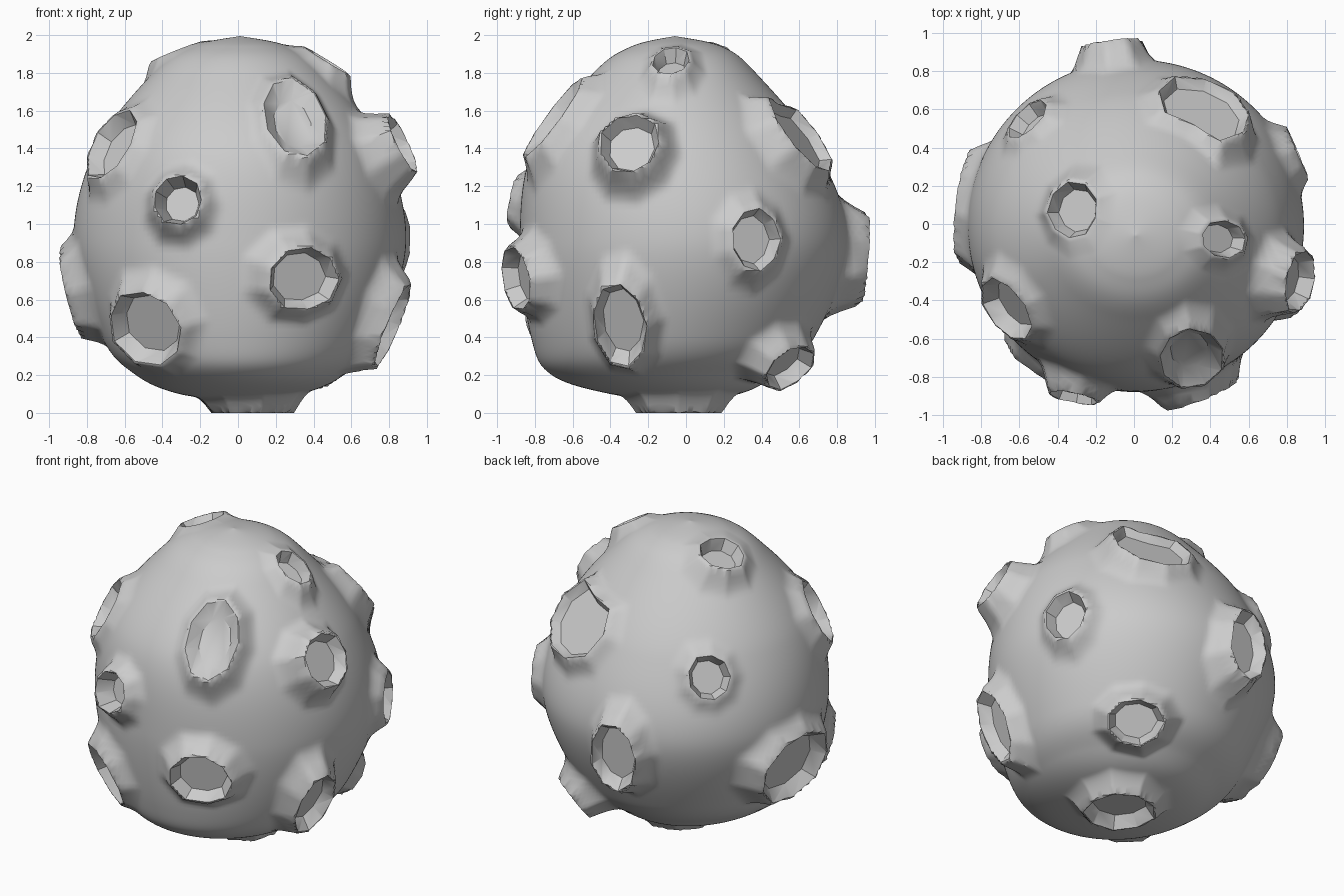
import bpy, bmesh, math, random
from mathutils import Vector

if "Cube" in bpy.data.objects:
    bpy.data.objects.remove(bpy.data.objects["Cube"])

random.seed(4)
SIDES = 9
STEP = 2 * math.pi / SIDES

# Body cross-sections: z, x half width, y centre, y half width
ROWS = [(.06, 0, -.04, 0), (.10, .32, -.06, .34), (.2, .55, -.12, .59), (.4, .73, -.07, .75),
        (.9, .88, -.01, .87), (1.4, .765, -.06, .75), (1.8, .46, -.06, .43),
        (1.94, .26, -.05, .24), (1.995, 0, -.06, 0)]

# Craters: rim centre, half width, half height
CRATERS = [
    (.30, -.70, 1.57, .17, .25), (-.32, -.91, 1.13, .13, .13), (.35, -.90, .71, .19, .17),
    (-.49, -.71, .45, .22, .21), (.82, -.35, .46, .14, .23), (.87, -.30, 1.43, .16, .17),
    (.86, .37, .92, .135, .165), (.47, -.08, 1.865, .095, .135), (-.32, .07, 1.915, .145, .135),
    (-.67, -.45, 1.42, .18, .20), (.37, .61, 1.48, .25, .25), (-.56, .55, 1.32, .13, .14),
    (-.12, .95, .82, .15, .23), (-.88, .10, .63, .29, .24), (.45, .55, .24, .17, .14),
    (.08, -.04, 0, .21, .21)]
SHALLOW, DEEP, NOTCHED = 0, 1, 10


# Each crater faces outward from the body; the lowest faces straight down
def frame(c):
    if c.z == 0:
        return Vector((1, 0, 0)), Vector((0, -1, 0)), Vector((0, 0, -1))
    x, y = c.x, c.y
    if abs(c.z - .8) > .2:  # turn towards the nearest main side
        if abs(x) < .62 * abs(y):
            x *= .6
        elif abs(y) < .62 * abs(x):
            y *= .6
    n = Vector((x, y, .8 * (c.z - .9))).normalized()
    u = Vector((0, 0, 1)).cross(n).normalized()
    return u, n.cross(u), n


def outline(notch):
    r = [random.uniform(.97, 1.07) for _ in range(SIDES)]
    r[2] *= notch
    return r


def edge_radius(r, ang):
    k, phi = divmod(ang % (2 * math.pi), STEP)
    a, b = r[int(k) % SIDES], r[(int(k) + 1) % SIDES]
    return a * b * math.sin(STEP) / (a * math.sin(phi) + b * math.sin(STEP - phi))


def catmull(p0, p1, p2, p3, t):
    return [.5 * (2 * b + (c - a) * t + (2 * a - 5 * b + 4 * c - d) * t * t
                  + (3 * b - a - 3 * c + d) * t ** 3) for a, b, c, d in zip(p0, p1, p2, p3)]


craters = []
for i, (x, y, z, a, b) in enumerate(CRATERS):
    c = Vector((x, y, z))
    ratio, depth = {SHALLOW: (.6, .06), DEEP: (.7, .12), NOTCHED: (.84, .05)}.get(i, (.76, .075))
    craters.append((c, frame(c), a, b, ratio, depth, outline(.7 if i == NOTCHED else 1)))


# Raise a flat-topped mound with a concave skirt under each crater
def raise_mounds(p):
    for c, (u, v, n), a, b, _, _, r in craters:
        q = p - c
        w = q.dot(n)
        if abs(w) > .4:
            continue
        x, y = q.dot(u) / a, q.dot(v) / b
        dist = math.hypot(x, y) / edge_radius(r, math.atan2(y, x))
        skirt = .1 if w < 0 else .04
        s = max(0, (dist - 1) * (a + b) / 2 - .014) / skirt
        if s < 1:
            p = p - n * w * (1 - s) ** 2
    return p


def make_object(name, bm):
    bmesh.ops.recalc_face_normals(bm, faces=bm.faces)
    me = bpy.data.meshes.new(name)
    bm.to_mesh(me)
    bm.free()
    ob = bpy.data.objects.new(name, me)
    bpy.context.collection.objects.link(ob)
    return ob


def bridge(bm, rings):
    for lo, hi in zip(rings, rings[1:]):
        m = len(lo)
        for i in range(m):
            bm.faces.new((lo[i], lo[(i + 1) % m], hi[(i + 1) % m], hi[i]))


# Egg-shaped rock body
SEG, SUB = 220, 18
bm = bmesh.new()
levels = []
for i in range(len(ROWS) - 1):
    four = [ROWS[min(max(i + k, 0), len(ROWS) - 1)] for k in (-1, 0, 1, 2)]
    levels += [catmull(*four, j / SUB) for j in range(SUB)]
rings = []
for z, hx, cy, hy in levels[1:]:
    ring = []
    for i in range(SEG):
        t = 2 * math.pi * i / SEG
        p = Vector((.01 + hx * math.cos(t), cy + hy * math.sin(t), z))
        ring.append(bm.verts.new(raise_mounds(p)))
    rings.append(ring)
bridge(bm, rings)
for ring, (z, _, cy, _) in ((rings[0], ROWS[0]), (rings[-1], ROWS[-1])):
    pole = bm.verts.new(raise_mounds(Vector((.01, cy, z))))
    for i in range(SEG):
        bm.faces.new((ring[i], ring[(i + 1) % SEG], pole))
rock = make_object("rock_body", bm)

# Faceted crater hollows
bm = bmesh.new()
for c, (u, v, n), a, b, ratio, depth, r in craters:
    rings = []
    for scale, h in ((ratio, -depth), (1, 0), (1.05, .08)):
        rings.append([bm.verts.new(c + n * h + u * (a * scale * r[i] * math.cos(i * STEP))
                                   + v * (b * scale * r[i] * math.sin(i * STEP)))
                      for i in range(SIDES)])
    bridge(bm, rings)
    bm.faces.new(rings[0])
    bm.faces.new(rings[-1])
cutter = make_object("crater_cutter", bm)
cutter.hide_render = True

mod = rock.modifiers.new("craters", 'BOOLEAN')
mod.operation = 'DIFFERENCE'
mod.solver = 'EXACT'
mod.object = cutter
bpy.context.view_layer.objects.active = rock
rock.select_set(True)
bpy.ops.object.modifier_apply(modifier=mod.name)
bpy.data.objects.remove(cutter)
bpy.ops.object.shade_smooth_by_angle(angle=math.radians(35))
